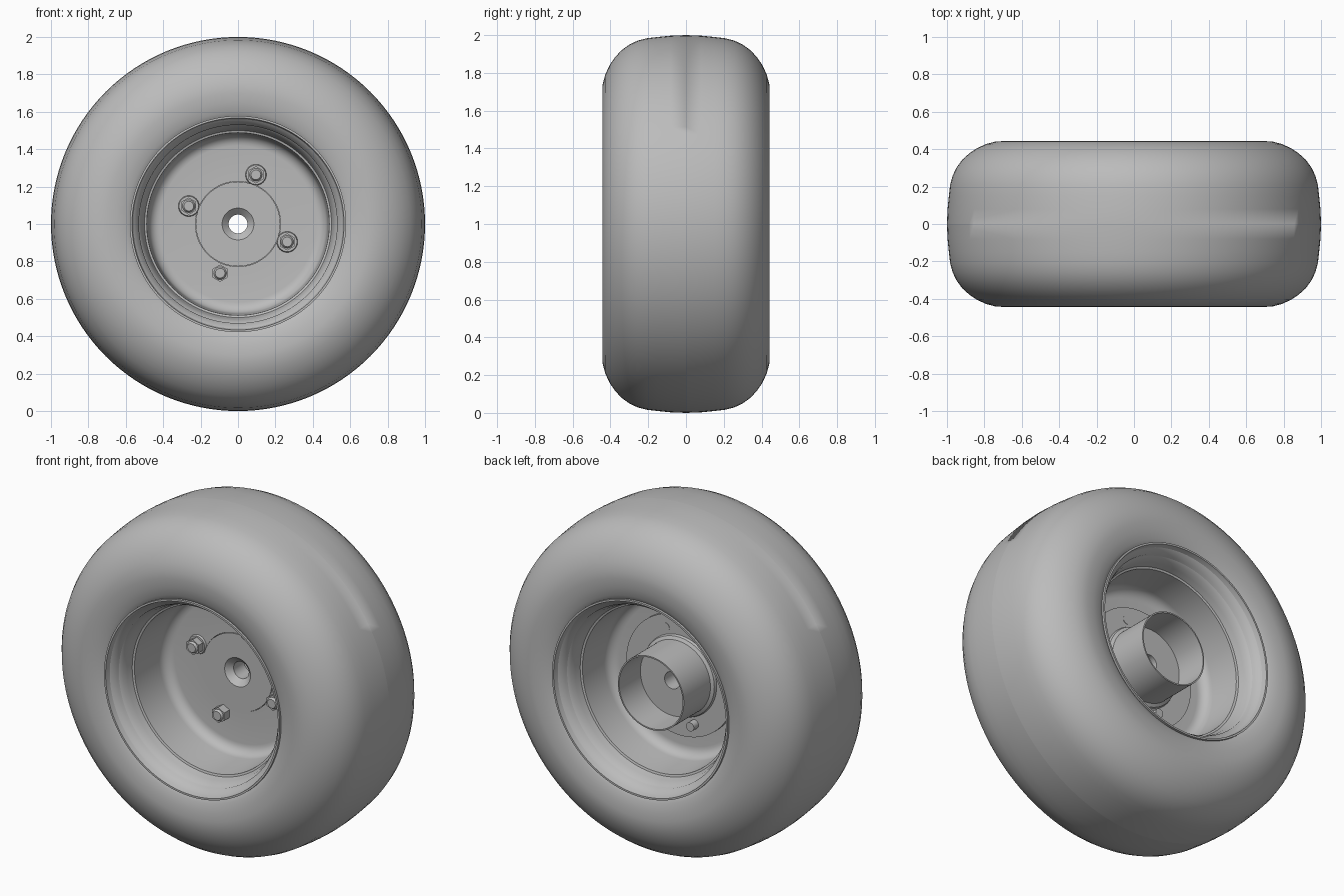
import bpy, bmesh, math
from mathutils import Matrix, Vector

cube = bpy.data.objects.get("Cube")
if cube:
    bpy.data.objects.remove(cube, do_unlink=True)

grey = bpy.data.materials.new("plain grey")
grey.use_nodes = True
colour = (0.5, 0.5, 0.5, 1)
grey.diffuse_color = colour
grey.node_tree.nodes["Principled BSDF"].inputs["Base Color"].default_value = colour

CENTRE = Vector((0, 0, 1))


def finish(name, bm, angle):
    bmesh.ops.recalc_face_normals(bm, faces=bm.faces)
    mesh = bpy.data.meshes.new(name)
    bm.to_mesh(mesh)
    bm.free()
    obj = bpy.data.objects.new(name, mesh)
    bpy.context.collection.objects.link(obj)
    mesh.materials.append(grey)
    bpy.ops.object.select_all(action='DESELECT')
    obj.select_set(True)
    bpy.context.view_layer.objects.active = obj
    bpy.ops.object.shade_smooth_by_angle(angle=math.radians(angle))
    return obj


def lathe(name, profile, sides=128, origin=CENTRE, angle=32):
    """Turn a closed (radius, y) profile about the axle direction."""
    bm = bmesh.new()
    rings = []
    for i in range(sides):
        a = math.tau * i / sides
        rings.append([bm.verts.new(origin + Vector((r * math.cos(a), y, r * math.sin(a))))
                      for r, y in profile])
    n = len(profile)
    for i in range(sides):
        a, b = rings[i], rings[(i + 1) % sides]
        for j in range(n):
            k = (j + 1) % n
            bm.faces.new((a[j], b[j], b[k], a[k]))
    return finish(name, bm, angle)


def mirrored(half):
    """Add the half profile reflected in y, in reverse order."""
    return half + [(r, -y) for r, y in reversed(half)]


def cylinder(name, radius, y0, y1, origin, sides, bevel=0.0):
    bm = bmesh.new()
    bmesh.ops.create_cone(bm, cap_ends=True, segments=sides, radius1=radius,
                          radius2=radius - bevel, depth=abs(y1 - y0))
    turn = Matrix.Rotation(math.radians(90 if y1 < y0 else -90), 4, 'X')
    place = Matrix.Translation(origin + Vector((0, (y0 + y1) / 2, 0)))
    bmesh.ops.transform(bm, matrix=place @ turn, verts=bm.verts)
    return finish(name, bm, 30)


# Tyre: rounded shoulders and a slightly crowned tread
tyre_half = [(0.53, 0.38), (0.572, 0.415), (0.60, 0.428), (0.65, 0.439), (0.70, 0.443),
             (0.74, 0.441), (0.79, 0.428), (0.84, 0.405), (0.88, 0.378), (0.92, 0.342),
             (0.95, 0.30), (0.97, 0.258), (0.983, 0.21), (0.99, 0.15), (0.997, 0.08)]
lathe("tyre", mirrored([(0.52, 0.2)] + tyre_half + [(1.0, 0.0)])[:-1], angle=60)

# Rim: flared lips, bead seats and a dished barrel carrying the disc
lip = [(0.54, 0.38), (0.568, 0.41), (0.578, 0.42), (0.578, 0.434), (0.567, 0.434),
       (0.56, 0.405), (0.548, 0.38), (0.53, 0.363), (0.517, 0.345), (0.509, 0.315),
       (0.50, 0.28), (0.488, 0.276)]
disc_front, disc_back, fillet, barrel = 0.0, 0.03, 0.06, 0.478
bend = [(barrel - fillet * (1 - math.cos(t)), fillet * (1 - math.sin(t)))
        for t in (math.radians(15 * i) for i in range(7))]
front = ([(r, -y) for r, y in lip] + [(r, disc_front - y) for r, y in bend]
         + [(0.228, disc_front)])
back = lip + [(r, disc_back + y) for r, y in bend] + [(0.228, disc_back)]
lathe("rim", front + back[::-1])

# Hub: front boss with chamfered bore, flange behind the disc, open rear tube
hub = [(0.05, 0.03), (0.06, 0.02), (0.085, -0.004), (0.226, -0.004), (0.226, 0.03),
       (0.355, 0.03), (0.355, 0.055), (0.24, 0.055), (0.235, 0.07), (0.217, 0.08),
       (0.217, 0.33), (0.209, 0.33), (0.209, 0.13), (0.05, 0.13)]
lathe("hub", hub, sides=96)

# Four wheel bolts
for i, label in enumerate(("top", "left_side", "bottom", "right_side")):
    a = math.radians(70 - 90 * i)
    spot = CENTRE + Vector((math.cos(a), 0, math.sin(a))) * 0.28
    if label != "bottom":
        cylinder(label + "_washer", 0.056, 0.0, -0.012, spot, 40, 0.004)
    cylinder(label + "_bolt_head", 0.046, 0.0, -0.05, spot, 6)
    cylinder(label + "_bolt_tip", 0.034, -0.05, -0.062, spot, 24, 0.008)
    stub = 0.1 if label == "bottom" else 0.057
    cylinder(label + "_bolt_shank", 0.026, 0.02, stub, spot, 24)
